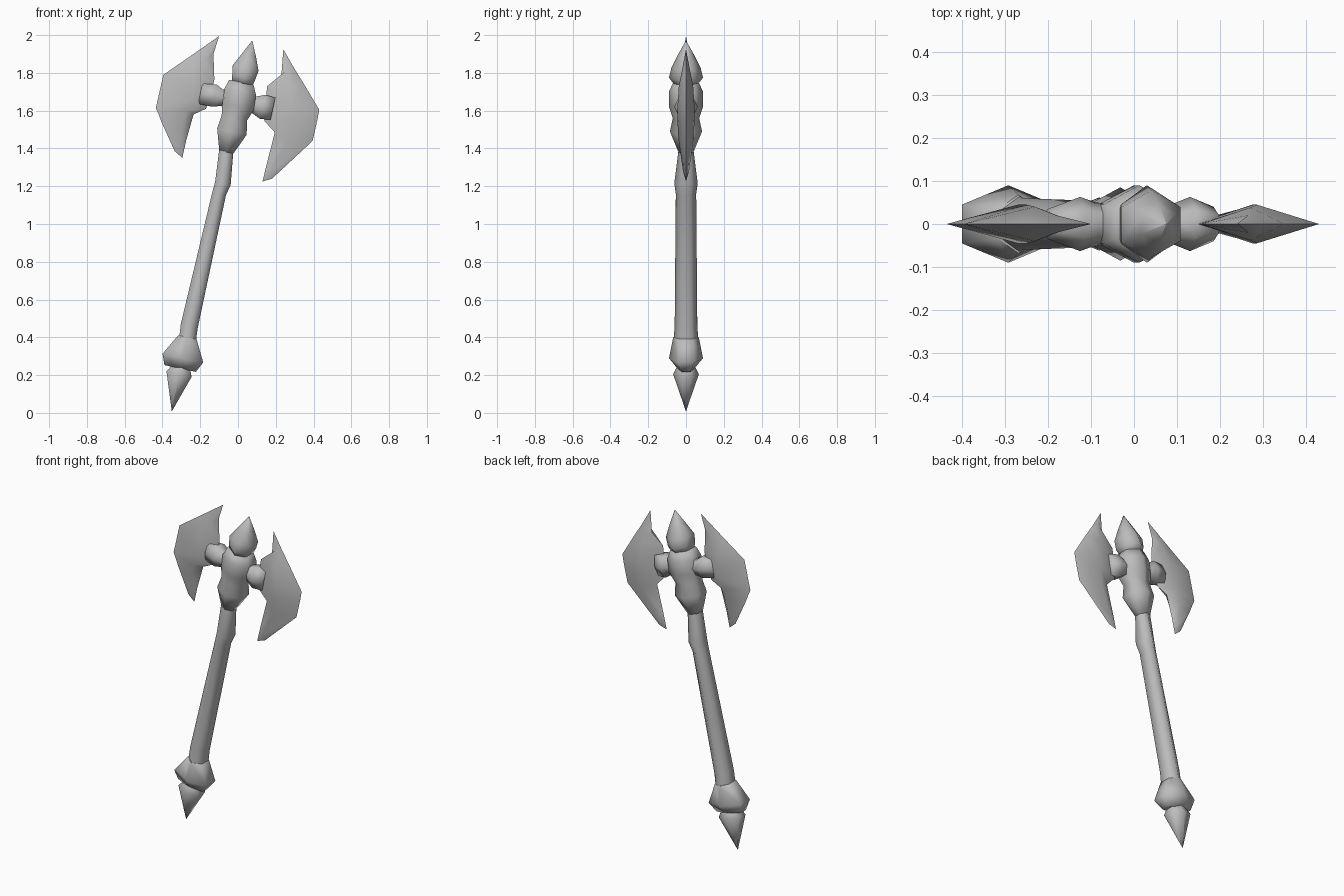
import bpy, bmesh, math
from mathutils import Vector

if "Cube" in bpy.data.objects:
    bpy.data.objects.remove(bpy.data.objects["Cube"])

steel = bpy.data.materials.new("grey_steel")
steel.use_nodes = True
grey = (0.5, 0.5, 0.5, 1)
steel.diffuse_color = grey
steel.node_tree.nodes["Principled BSDF"].inputs["Base Color"].default_value = grey

TILT = math.radians(12)
UP = Vector((math.sin(TILT), 0, math.cos(TILT)))      # along the handle
SIDE = Vector((math.cos(TILT), 0, -math.sin(TILT)))   # across the handle


def finish(name, bm):
    bmesh.ops.remove_doubles(bm, verts=bm.verts, dist=0.0005)
    bmesh.ops.recalc_face_normals(bm, faces=bm.faces)
    mesh = bpy.data.meshes.new(name)
    bm.to_mesh(mesh)
    bm.free()
    obj = bpy.data.objects.new(name, mesh)
    bpy.context.collection.objects.link(obj)
    mesh.materials.append(steel)
    bpy.ops.object.select_all(action='DESELECT')
    obj.select_set(True)
    bpy.context.view_layer.objects.active = obj
    bpy.ops.object.shade_smooth_by_angle(angle=math.radians(75))


def loft(name, sections, across=SIDE, sides=6):
    """Skin rings given as centre x, centre z, half width, half depth."""
    bm = bmesh.new()
    rings = []
    for x, z, w, d in sections:
        ring = []
        for i in range(sides):
            a = math.tau * i / sides
            p = Vector((x, 0, z)) + across * (w / 0.866 * math.sin(a))
            p.y = d * math.cos(a)
            ring.append(bm.verts.new(p))
        rings.append(ring)
    for lo, hi in zip(rings, rings[1:]):
        for i in range(sides):
            j = (i + 1) % sides
            bm.faces.new((lo[i], lo[j], hi[j], hi[i]))
    bm.faces.new(rings[0])
    bm.faces.new(rings[-1])
    finish(name, bm)


def blade(name, top, rows, bottom):
    """Rows hold outer edge, ridge and inner edge (x, z) plus ridge thickness."""
    bm = bmesh.new()
    for s in (-1, 1):
        lines = [[(*top, 0)] * 3]
        for outer, ridge, inner, t in rows:
            lines.append([(*outer, 0), (*ridge, t), (*inner, 0)])
        lines.append([(*bottom, 0)] * 3)
        grid = [[bm.verts.new((x, s * y, z)) for x, z, y in l] for l in lines]
        for a, b in zip(grid, grid[1:]):
            for k in range(2):
                bm.faces.new((a[k], a[k + 1], b[k + 1], b[k]))
    bmesh.ops.remove_doubles(bm, verts=bm.verts, dist=0.0005)
    bmesh.ops.dissolve_degenerate(bm, dist=0.0005, edges=bm.edges)
    finish(name, bm)


# Handle, from the foot spike upward
loft("foot_spike", [(-.35, .01, .001, .001), (-.312, .205, .068, .068),
                    (-.295, .27, .035, .035)])
loft("pommel", [(-.30, .235, .06, .03), (-.306, .235, .085, .045),
                (-.292, .29, .11, .09), (-.268, .40, .05, .068)])
loft("shaft", [(-.268, .38, .045, .066), (-.258, .46, .046, .06),
               (-.10, 1.16, .037, .054), (-.08, 1.215, .042, .062),
               (-.062, 1.39, .038, .04)])

# Head core and its top spike
loft("head_core", [(-.062, 1.38, .038, .04), (-.032, 1.49, .08, .085),
                   (-.02, 1.56, .068, .07), (0, 1.62, .085, .09),
                   (.012, 1.70, .085, .09), (.018, 1.75, .066, .068)])
loft("head_spike", [(.02, 1.735, .055, .06), (.03, 1.775, .062, .09),
                    (.04, 1.825, .07, .078), (.057, 1.89, .04, .046),
                    (.075, 1.97, .001, .001)])

# Arms carrying the blades
loft("right_arm", [(-.03, 1.665, .045, .045), (-.09, 1.668, .045, .05),
                   (-.125, 1.68, .06, .063), (-.20, 1.69, .055, .035)], UP)
loft("left_arm", [(.03, 1.645, .045, .045), (.085, 1.63, .045, .045),
                  (.13, 1.62, .065, .063), (.185, 1.61, .06, .04)], UP)

# Blades
blade("right_blade", (-.10, 1.995), [
    ((-.25, 1.89), (-.18, 1.87), (-.13, 1.90), .02),
    ((-.395, 1.79), (-.23, 1.76), (-.125, 1.765), .04),
    ((-.435, 1.615), (-.25, 1.66), (-.14, 1.69), .045),
    ((-.42, 1.58), (-.27, 1.60), (-.17, 1.61), .045),
    ((-.405, 1.54), (-.29, 1.53), (-.235, 1.58), .036),
    ((-.335, 1.385), (-.305, 1.41), (-.275, 1.44), .018),
], (-.295, 1.35))
blade("left_blade", (.24, 1.925), [
    ((.30, 1.82), (.265, 1.82), (.23, 1.79), .02),
    ((.35, 1.74), (.27, 1.73), (.155, 1.73), .038),
    ((.43, 1.605), (.285, 1.62), (.15, 1.69), .045),
    ((.42, 1.55), (.275, 1.54), (.14, 1.545), .045),
    ((.395, 1.44), (.265, 1.45), (.195, 1.485), .04),
    ((.18, 1.24), (.175, 1.28), (.15, 1.31), .016),
], (.13, 1.225))
